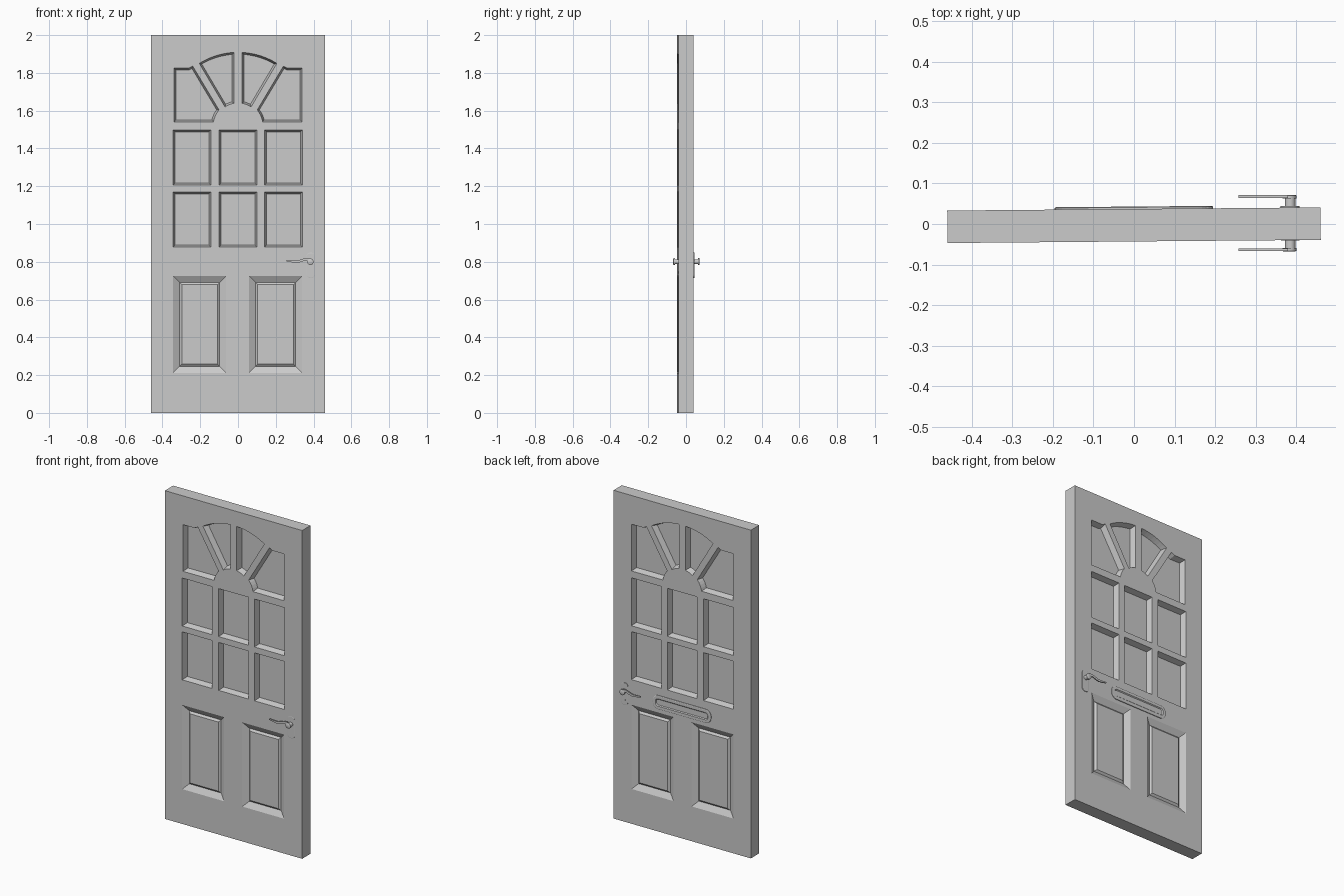
import bpy, bmesh, math
from mathutils import Vector, Matrix

if "Cube" in bpy.data.objects:
    bpy.data.objects.remove(bpy.data.objects["Cube"])

HALF = 0.04            # half the slab thickness
YAW, SHIFT = 0.0085, -0.003   # the door stands very slightly ajar

grey = bpy.data.materials.new("plain grey")
grey.use_nodes = True
grey.diffuse_color = (0.6, 0.6, 0.6, 1)
grey.node_tree.nodes["Principled BSDF"].inputs["Base Color"].default_value = (0.6, 0.6, 0.6, 1)


def inset(poly, d):
    """Move every edge of a counter-clockwise outline inwards by d."""
    out = []
    for i, p in enumerate(poly):
        a = (p - poly[i - 1]).normalized()
        b = (poly[(i + 1) % len(poly)] - p).normalized()
        na, nb = Vector((-a.y, a.x)), Vector((-b.y, b.x))
        out.append(p + (na + nb) * (d / (1 + na.dot(nb))))
    return out


def loft(bm, poly, rings):
    """Skin an x-z outline through (y, inset) rings and cap both ends."""
    loops = [[bm.verts.new((p.x, y, p.y)) for p in inset(poly, d)] for y, d in rings]
    n = len(poly)
    for lo, hi in zip(loops, loops[1:]):
        for i in range(n):
            j = (i + 1) % n
            bm.faces.new((lo[i], lo[j], hi[j], hi[i]))
    bm.faces.new(loops[0])
    bm.faces.new(loops[-1])


def finish(bm, name, smooth=False):
    bmesh.ops.recalc_face_normals(bm, faces=bm.faces)
    mesh = bpy.data.meshes.new(name)
    bm.to_mesh(mesh)
    bm.free()
    mesh.materials.append(grey)
    ob = bpy.data.objects.new(name, mesh)
    bpy.context.collection.objects.link(ob)
    if smooth:
        bpy.ops.object.select_all(action='DESELECT')
        ob.select_set(True)
        bpy.context.view_layer.objects.active = ob
        bpy.ops.object.shade_smooth_by_angle(angle=math.radians(35))
    return ob


def place(ob):
    ob.rotation_euler.z = YAW
    ob.location.y = SHIFT


def rect(x0, x1, z0, z1):
    return [Vector(p) for p in ((x0, z0), (x1, z0), (x1, z1), (x0, z1))]


def arc(cx, cz, r, a0, a1, n):
    angles = [math.radians(a0 + (a1 - a0) * i / n) for i in range(n + 1)]
    return [Vector((cx + r * math.cos(a), cz + r * math.sin(a))) for a in angles]


def rounded(x0, x1, z0, z1, r):
    corners = ((x1 - r, z0 + r, -90), (x1 - r, z1 - r, 0), (x0 + r, z1 - r, 90), (x0 + r, z0 + r, 180))
    return [p for cx, cz, a in corners for p in arc(cx, cz, r, a, a + 90, 6)]


def mirrored(poly):
    return [Vector((-p.x, p.y)) for p in reversed(poly)]


# Window outlines: two rows of three, and a fan of four above
panes = [rect(x0, x1, z0, z0 + 0.292)
         for x0, x1 in ((-0.344, -0.143), (-0.1, 0.1), (0.14, 0.341))
         for z0 in (0.878, 1.206)]
FAN = 1.519
wedge = arc(0, FAN, 0.39, 58.2, 86.9, 8) + arc(0, FAN, 0.122, 80, 55.6, 4)
side = rect(0.339, 0.262, 1.54, 1.825)
side = [side[0], side[3], side[2], Vector((0.24, 1.836))] + arc(0, FAN, 0.132, 40, 9.5, 4)
side = [Vector((0.339, 1.54)), Vector((0.339, 1.825)), Vector((0.262, 1.825)),
        Vector((0.24, 1.836))] + arc(0, FAN, 0.132, 40, 9.5, 4)
for outline in (wedge, side):
    panes += [outline, mirrored(outline)]

# Lower raised panels
panels = [rect(x, x + 0.281, 0.212, 0.725) for x in (-0.344, 0.058)]

# Cutter: tapered window recesses and panel grooves on both faces
bm = bmesh.new()
for s in (-1, 1):
    for outline in panes:
        loft(bm, outline, ((s * 0.05, 0), (s * HALF, 0), (s * 0.005, 0.01)))
    for outline in panels:
        loft(bm, outline, ((s * 0.05, 0), (s * HALF, 0), (s * 0.02, 0.034), (s * 0.03, 0.046)))
cutter = finish(bm, "recess_cutter")
cutter.hide_render = True

# Door slab
bm = bmesh.new()
loft(bm, rect(-0.46, 0.46, 0, 2), ((-HALF, 0), (HALF, 0)))
slab = finish(bm, "door_slab")
cut = slab.modifiers.new("recesses", 'BOOLEAN')
cut.operation, cut.solver, cut.object = 'DIFFERENCE', 'EXACT', cutter
bpy.context.view_layer.update()
graph = bpy.context.evaluated_depsgraph_get()
carved = bpy.data.meshes.new_from_object(slab.evaluated_get(graph))
slab.modifiers.clear()
slab.data = carved
bpy.data.objects.remove(cutter)
place(slab)

# Letter slot frame on the back
bm = bmesh.new()
loft(bm, rounded(-0.195, 0.195, 0.748, 0.83, 0.036),
     ((0.035, 0), (0.044, 0), (0.046, 0.003), (0.046, 0.019), (0.041, 0.024)))
place(finish(bm, "letter_slot"))

# Lever handles: a waving tapered blade, a round hub, a spindle and a plate
PATH = ((0.257, 0.806, 0.003), (0.285, 0.802, 0.005), (0.312, 0.8, 0.006), (0.335, 0.806, 0.007),
        (0.356, 0.814, 0.007), (0.38, 0.812, 0.009))
blade = [Vector((x, z - w)) for x, z, w in PATH] + [Vector((x, z + w)) for x, z, w in reversed(PATH)]
for s, label in ((-1, "front"), (1, "back")):
    off = 0.002
    bm = bmesh.new()
    loft(bm, blade, ((off + s * 0.062, 0), (off + s * 0.069, 0)))
    loft(bm, arc(0.383, 0.8, 0.017, 0, 345, 23),
         ((off + s * 0.061, 0), (off + s * 0.068, 0), (off + s * 0.07, 0.003)))
    loft(bm, arc(0.385, 0.8, 0.013, 0, 345, 23), ((s * 0.035, 0), (off + s * 0.062, 0)))
    finish(bm, label + "_lever", smooth=True)

    top = 0.0445 if s > 0 else 0.041
    bm = bmesh.new()
    loft(bm, rounded(0.362, 0.408, 0.715, 0.848, 0.018),
         ((s * 0.035, 0), (s * (top - 0.0005), 0), (s * top, 0.003)))
    loft(bm, arc(0.385, 0.745, 0.007, 0, 330, 11), ((s * 0.035, 0), (s * (top + 0.001), 0)))
    place(finish(bm, label + "_handle_plate"))
